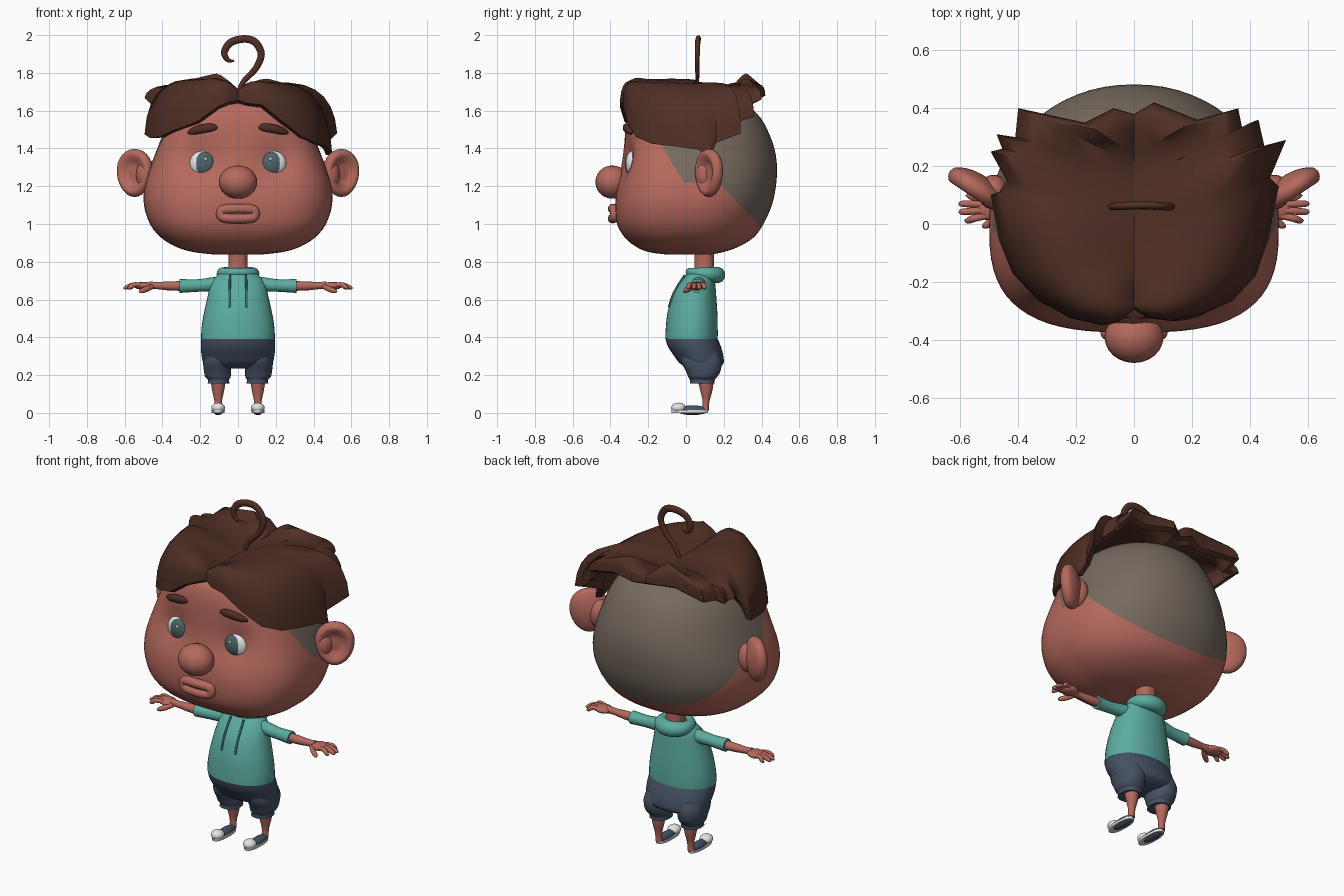
import bpy, bmesh, math
from mathutils import Vector, Matrix

if "Cube" in bpy.data.objects:
    bpy.data.objects.remove(bpy.data.objects["Cube"])


def material(name, r, g, b):
    m = bpy.data.materials.new(name)
    m.diffuse_color = [((c / 255 + 0.055) / 1.055) ** 2.4 for c in (r, g, b)] + [1]
    m.use_nodes = True
    m.node_tree.nodes["Principled BSDF"].inputs["Base Color"].default_value = m.diffuse_color
    return m


SKIN = material("skin", 181, 105, 93)
HAIR = material("hair brown", 80, 47, 37)
SCALP = material("shaved scalp", 118, 106, 95)
TEAL = material("hoodie teal", 92, 172, 160)
CORD = material("cord dark teal", 48, 104, 98)
NAVY = material("shorts navy", 70, 81, 100)
WHITE = material("white", 232, 232, 235)
IRIS = material("iris", 76, 100, 104)


def finish(bm, name, mats, mirror=False, angle=50):
    bmesh.ops.recalc_face_normals(bm, faces=bm.faces)
    me = bpy.data.meshes.new(name)
    bm.to_mesh(me)
    bm.free()
    ob = bpy.data.objects.new(name, me)
    bpy.context.collection.objects.link(ob)
    for m in mats:
        me.materials.append(m)
    if mirror:
        ob.modifiers.new("mirror", "MIRROR")
    bpy.ops.object.select_all(action="DESELECT")
    ob.select_set(True)
    bpy.context.view_layer.objects.active = ob
    bpy.ops.object.shade_smooth_by_angle(angle=math.radians(angle))
    return ob


def smooth(rows, k=4):
    """Catmull-Rom resampling of a list of tuples."""
    v = [Vector(r) for r in rows]
    out = []
    for i in range(len(v) - 1):
        a, b, c, d = v[max(i - 1, 0)], v[i], v[i + 1], v[min(i + 2, len(v) - 1)]
        for j in range(k):
            t = j / k
            out.append(b + 0.5 * t * (c - a + t * (2 * a - 5 * b + 4 * c - d + t * (3 * b - a - 3 * c + d))))
    return out + [v[-1]]


def skin_rings(rings, loop=False, caps=True, around=True):
    bm = bmesh.new()
    vs = [[bm.verts.new(p) for p in r] for r in rings]
    n, m = len(vs), len(vs[0])
    for i in range(n if loop else n - 1):
        a, b = vs[i], vs[(i + 1) % n]
        for j in range(m if around else m - 1):
            k = (j + 1) % m
            bm.faces.new((a[j], a[k], b[k], b[j]))
    if caps and not loop:
        bm.faces.new(vs[0])
        bm.faces.new(vs[-1])
    return bm


def section(z, w, yf, yb, cx=0.0, yc=None, nf=2.3, nb=2.3, count=40):
    """Superellipse cross-section at height z."""
    yc = (yf + yb) / 2 if yc is None else yc
    ring = []
    for i in range(count):
        a = 2 * math.pi * i / count
        c, s = math.cos(a), math.sin(a)
        e = 2 / (nb if s > 0 else nf)
        x = math.copysign(abs(c) ** e, c) * w
        y = abs(s) ** e * ((yb - yc) if s > 0 else (yf - yc))
        ring.append((cx + x, yc + y, z))
    return ring


def body(name, rows, mats, mirror=False, k=4, **kw):
    return finish(skin_rings([section(*r, **kw) for r in smooth(rows, k)]), name, mats, mirror)


def tube(name, rows, mat, mirror=False, loop=False, k=5, flat=1.0, sides=14):
    """Round tube along (x, y, z, radius) rows."""
    pts = smooth(rows + rows[:1] if loop else rows, k)
    if loop:
        pts.pop()
    n, rings = len(pts), []
    for i, p in enumerate(pts):
        a = pts[(i - 1) % n] if loop or i else p
        b = pts[(i + 1) % n] if loop or i < n - 1 else p
        t = (b.xyz - a.xyz).normalized()
        ref = Vector((0, 1, 0)) if abs(t.y) < 0.9 or flat < 1 else Vector((1, 0, 0))
        if loop and flat == 1:
            ref = Vector((0, 0, 1))
        u = t.cross(ref).normalized()
        w = u.cross(t)
        rings.append([p.xyz + p.w * (u * math.cos(q) + w * flat * math.sin(q))
                      for q in (2 * math.pi * j / sides for j in range(sides))])
    return finish(skin_rings(rings, loop), name, [mat], mirror)


def ball(name, co, r, mat, mirror=False, seg=24):
    bm = bmesh.new()
    bmesh.ops.create_uvsphere(bm, u_segments=seg, v_segments=seg // 2, radius=1,
                              matrix=Matrix.Translation(co) @ Matrix.Diagonal((*r, 1)))
    return finish(bm, name, [mat], mirror)


# Head, with eye sockets pushed in and the shaved scalp cut in by three planes
head_rows = [(.838, .12, -.1, .13), (.852, .24, -.2, .2), (.88, .33, -.265, .28), (.93, .41, -.325, .36),
             (1.0, .466, -.365, .41), (1.1, .498, -.375, .455), (1.2, .494, -.365, .476), (1.3, .465, -.345, .482),
             (1.4, .427, -.33, .468), (1.5, .385, -.32, .43), (1.58, .33, -.305, .38), (1.635, .26, -.27, .3),
             (1.665, .14, -.16, .17)]
bm = skin_rings([section(*r, yc=0, nf=2.9, nb=2.15, count=64) for r in smooth(head_rows, 3)])
for v in bm.verts:
    if v.co.y < -.1:
        v.co.y += .04 * math.exp(-((abs(v.co.x) - .2) ** 2 + (v.co.z - 1.33) ** 2) / .012)
for co, no in (((0, .19, 1.2), (0, 1.05, 1)), ((0, 0, 1.2), (0, 1.67, 1)), ((0, 0, 1.22), (0, 0, 1))):
    bmesh.ops.bisect_plane(bm, geom=bm.verts[:] + bm.edges[:] + bm.faces[:], plane_co=co, plane_no=no)
for f in bm.faces:
    c = f.calc_center_median()
    f.material_index = int(c.z > 1.4 - 1.05 * c.y or (c.z > 1.2 - 1.67 * c.y and c.z > 1.22))
finish(bm, "head", [SKIN, SCALP])

# Ears: dished discs turned forward
profile = [(.01, .012), (.045, .012), (.075, .027), (.102, .033), (.122, .01), (.112, -.02), (.06, -.042), (.01, -.05)]
e1, e2, en = Vector((.83, .55, 0)) * .88, Vector((0, 0, 1.04)), Vector((.55, -.83, 0))
rings = [[Vector((.545, .125, 1.27)) + e1 * r * math.cos(a) * (1 + .1 * math.sin(a)) + e2 * r * math.sin(a) + en * d
          for a in (math.tau * j / 28 for j in range(28))] for r, d in smooth(profile, 3)]
finish(skin_rings(rings), "ear", [SKIN], True)
ball("ear_root", (.485, .11, 1.26), (.055, .06, .085), SKIN, True)

# Face
ball("nose", (0, -.39, 1.222), (.102, .09, .088), SKIN)
ball("eye_white", (.188, -.285, 1.32), (.068, .036, .067), WHITE, True)
ball("eye_iris", (.181, -.295, 1.32), (.06, .029, .062), IRIS, True)
ball("eye_glint", (.172, -.32, 1.345), (.009, .005, .009), WHITE, True, 12)
tube("eyebrow", [(.11, -.32, 1.508, .007), (.135, -.32, 1.511, .02), (.19, -.312, 1.504, .023),
                 (.24, -.296, 1.49, .018), (.265, -.285, 1.482, .006)], HAIR, True, flat=.75)
lip = [(.09 * math.copysign(abs(math.cos(a)) ** .6, math.cos(a)), -.388 + .012 * abs(math.cos(a)),
        1.055 + .026 * math.copysign(abs(math.sin(a)) ** .6, math.sin(a)), .026)
       for a in (math.tau * i / 16 for i in range(16))]
tube("lips", lip, SKIN, loop=True, k=3, flat=.999)
ball("mouth", (0, -.375, 1.055), (.085, .022, .025), SKIN)


# Hair: two swept halves, each running from the parting to a spiky rim
def hair_half(name, rim, side, top):
    cols = []
    for i, r in enumerate(rim):
        R = Vector(r)
        P = Vector((0, -.26 + .56 * i / (len(rim) - 1), 1.70))
        lift = 1.74 + (top - 1.74) * min(1, R.x / .18)
        lift -= .13 * max(0, min(1, (R.x - .15) / .33)) * max(0, min(1, (R.z - 1.45) / .2))
        C = Vector((R.x * .95, R.y, lift))
        outer = [P * (1 - t) ** 2 + C * 2 * t * (1 - t) + R * t * t for t in (j / 9 for j in range(10))]
        O = Vector((0, .03, 1.45))
        col = outer + [O + (p - O) * .93 for p in reversed(outer)]
        cols.append([(p.x * side, p.y, p.z) for p in col])
    finish(skin_rings(cols, around=False, caps=False), name, [HAIR], angle=45)


hair_half("hair_right", [
    (0, -.295, 1.655), (.05, -.325, 1.64), (.13, -.335, 1.63), (.24, -.31, 1.54), (.34, -.265, 1.46),
    (.42, -.18, 1.425), (.465, -.05, 1.41), (.485, .06, 1.395), (.5, .13, 1.36), (.47, .16, 1.43), (.525, .29, 1.48),
    (.45, .27, 1.54), (.43, .36, 1.57), (.38, .3, 1.62), (.36, .4, 1.66), (.22, .36, 1.67), (.07, .42, 1.68),
    (0, .38, 1.67)], 1, 1.88)
hair_half("hair_left", [
    (0, -.295, 1.655), (.05, -.335, 1.645), (.11, -.35, 1.62), (.22, -.325, 1.54), (.33, -.265, 1.5),
    (.42, -.17, 1.46), (.465, -.06, 1.455), (.495, .1, 1.475), (.465, .11, 1.55), (.44, .15, 1.61), (.495, .25, 1.67),
    (.455, .26, 1.64), (.475, .31, 1.65), (.41, .3, 1.65), (.4, .4, 1.67), (.17, .35, 1.68), (.07, .4, 1.69),
    (0, .38, 1.67)], -1, 1.92)
tube("hair_curl", [(0, .06, 1.69, .012), (.03, .06, 1.755, .014), (.095, .06, 1.825, .017), (.123, .06, 1.9, .019),
                   (.09, .062, 1.963, .02), (.03, .065, 1.98, .02), (-.04, .062, 1.96, .02), (-.072, .06, 1.91, .018),
                   (-.055, .06, 1.87, .013), (-.02, .06, 1.862, .004)], HAIR, flat=.7)

# Neck and hoodie
body("neck", [(.72, .055, .04, .15), (.8, .05, .045, .148), (.9, .055, .04, .15)], [SKIN])
body("hoodie", [(.39, .195, -.11, .168), (.45, .193, -.107, .168), (.53, .18, -.098, .166), (.62, .16, -.073, .16),
                (.68, .145, -.04, .155), (.72, .12, -.01, .15), (.75, .08, .02, .14)], [TEAL], nf=2.1, nb=2.1)
hood = []
for i in range(16):
    a = math.tau * i / 16
    back = (1 + math.sin(a)) / 2
    hood.append((.08 * math.cos(a), .092 + .072 * math.sin(a), .745 - .015 * back, .022 + .022 * back))
tube("hood", hood, TEAL, loop=True, k=3)
tube("drawstring", [(.042, -.006, .73, .006), (.044, -.042, .675, .006), (.045, -.071, .62, .006),
                    (.045, -.09, .56, .006)], CORD, True, sides=8)
tube("sleeve", [(.08, .07, .685, .04), (.14, .065, .68, .037), (.22, .06, .674, .033), (.31, .058, .672, .037)],
     TEAL, True)

# Arms and hands
tube("arm", [(.28, .058, .672, .026), (.36, .057, .672, .024), (.43, .056, .674, .019), (.47, .056, .675, .022)],
     SKIN, True)
ball("palm", (.5, .058, .673), (.052, .045, .021), SKIN, True)
for i, (y0, y1, tip) in enumerate([(.028, .012, .585), (.048, .042, .605), (.068, .07, .605), (.086, .098, .58)]):
    tube("finger_%d" % (i + 1), [(.51, y0, .677, .012), (.55, (y0 + y1) / 2, .678, .013),
                                 (tip - .012, y1, .664, .011), (tip, y1, .657, .003)], SKIN, True, sides=10)
tube("thumb", [(.455, .04, .668, .013), (.485, .012, .655, .015), (.512, -.005, .645, .012),
               (.525, -.008, .642, .003)], SKIN, True, sides=10)

# Shorts
body("shorts", [(.395, .194, -.109, .167), (.35, .197, -.095, .185), (.3, .192, -.062, .198),
                (.26, .18, -.03, .197), (.235, .13, .02, .16)], [NAVY], nf=2.1, nb=2.1)
body("shorts_leg", [(.32, .065, -.03, .17, .105), (.27, .074, -.025, .188, .11), (.22, .071, .0, .182, .109),
                    (.19, .067, .012, .165, .106), (.175, .056, .02, .153, .103), (.155, .058, .02, .152, .103)],
     [NAVY], True)

# Legs and shoes
body("leg", [(.18, .042, .06, .148, .105), (.12, .032, .075, .14, .105), (.06, .02, .088, .124, .105),
             (.015, .02, .085, .122, .105)], [SKIN], True, nf=2, nb=2)
body("shoe_sole", [(0, .034, -.076, .115, .105), (.014, .035, -.078, .117, .105)], [WHITE], True, k=1)
ball("shoe_toe", (.105, -.04, .027), (.036, .039, .027), WHITE, True)
ball("shoe_upper", (.105, .035, .014), (.029, .085, .026), NAVY, True)
